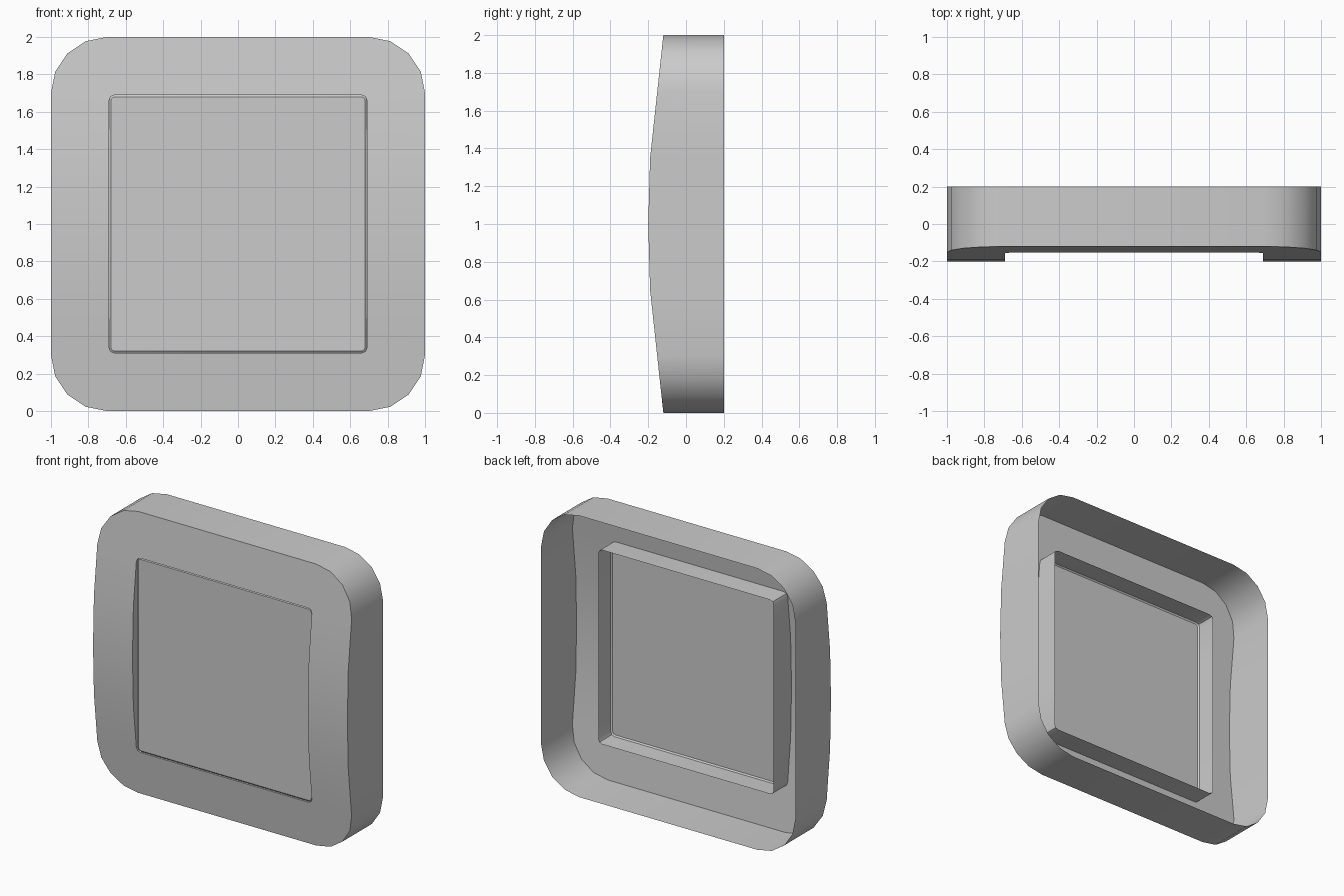
import bpy, bmesh
from math import sin, cos, pi, radians

if "Cube" in bpy.data.objects:
    bpy.data.objects.remove(bpy.data.objects["Cube"])


def rounded_square(half, radius, seg):
    """Points (x, z) of a rounded square centred on z = 1."""
    pts, c = [], half - radius
    for q, (sx, sz) in enumerate(((1, 1), (-1, 1), (-1, -1), (1, -1))):
        for i in range(seg + 1):
            a = (q + i / seg) * pi / 2
            pts.append((sx * c + radius * cos(a), 1 + sz * c + radius * sin(a)))
    return pts


def front_y(z):
    """Bowed front profile of the plate."""
    t = abs(z - 1)
    if t < 0.35:
        return -0.2 + 0.01 * t / 0.35
    return -0.19 + 0.07 * (t - 0.35) / 0.65


def add_loop(bm, pts, y):
    vs = [bm.verts.new((x, y, z)) for x, z in pts]
    return vs, [bm.edges.new((v, vs[(i + 1) % len(vs)])) for i, v in enumerate(vs)]


def finish(bm, name):
    bmesh.ops.recalc_face_normals(bm, faces=bm.faces)
    bm.normal_update()
    front = max(bm.faces, key=lambda f: abs(f.normal.y) * f.calc_area())
    if front.normal.y > 0:
        bmesh.ops.reverse_faces(bm, faces=bm.faces)
    me = bpy.data.meshes.new(name)
    bm.to_mesh(me)
    bm.free()
    ob = bpy.data.objects.new(name, me)
    bpy.context.collection.objects.link(ob)
    bpy.ops.object.select_all(action='DESELECT')
    ob.select_set(True)
    bpy.context.view_layer.objects.active = ob
    bpy.ops.object.shade_smooth_by_angle(angle=radians(30))


# Cover plate: bowed frame, thin outer skirt open at the back, inner tube
bm = bmesh.new()
edges = add_loop(bm, rounded_square(1.0, 0.3, 4), 0)[1]
edges += add_loop(bm, rounded_square(0.69, 0.03, 2), 0)[1]
bmesh.ops.triangle_fill(bm, use_beauty=True, use_dissolve=False, edges=edges)
for z in (0.65, 1.0, 1.35):
    bmesh.ops.bisect_plane(bm, geom=bm.verts[:] + bm.edges[:] + bm.faces[:],
                           plane_co=(0, 0, z), plane_no=(0, 0, 1))
for v in bm.verts:
    v.co.y = front_y(v.co.z)
rim = [e for e in bm.edges if e.is_boundary]
new = bmesh.ops.extrude_edge_only(bm, edges=rim)["geom"]
for v in new:
    if isinstance(v, bmesh.types.BMVert):
        inside = max(abs(v.co.x), abs(v.co.z - 1)) < 0.75
        v.co.y = 0.0 if inside else 0.2
finish(bm, "cover_plate")

# Flat recessed panel with a thin bevelled border
bm = bmesh.new()
outer = add_loop(bm, rounded_square(0.69, 0.03, 2), -0.14)[0]
inner = add_loop(bm, rounded_square(0.68, 0.02, 2), -0.148)[0]
bm.faces.new(inner)
n = len(outer)
for i in range(n):
    j = (i + 1) % n
    bm.faces.new((outer[i], outer[j], inner[j], inner[i]))
finish(bm, "centre_panel")
